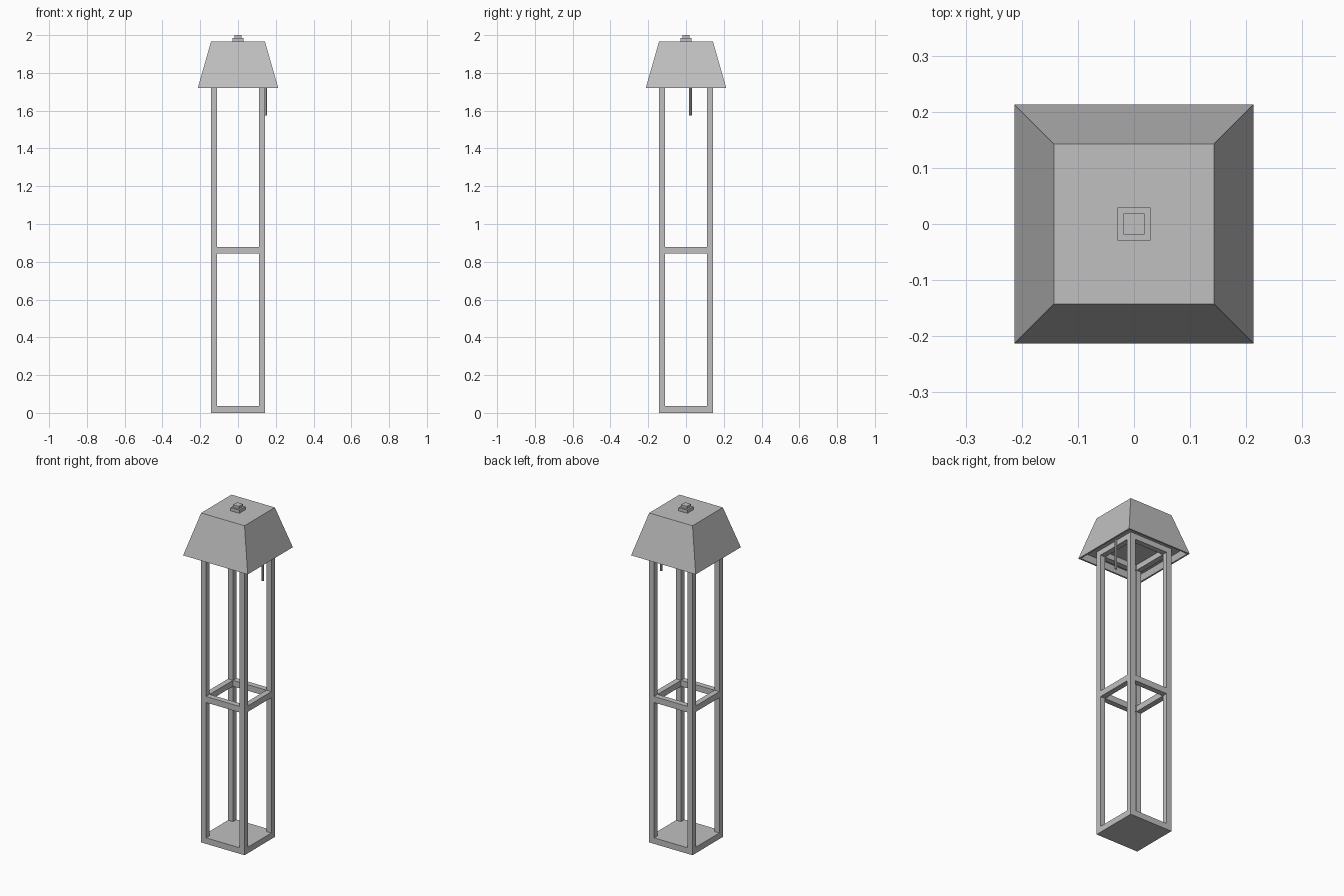
import bpy
import bmesh
from mathutils import Matrix

cube = bpy.data.objects.get("Cube")
if cube:
    bpy.data.objects.remove(cube, do_unlink=True)

grey = bpy.data.materials.new("plain_grey")
grey.use_nodes = True
grey.diffuse_color = (0.53, 0.53, 0.53, 1)
grey.node_tree.nodes["Principled BSDF"].inputs["Base Color"].default_value = grey.diffuse_color

OUT = 0.143          # outer half width of the frame
BAR = 0.033          # bar thickness
MID = OUT - BAR / 2  # centre line of the bars
RIM_Z, TOP_Z = 1.72, 1.965
CEILING_Z = 1.755


def finish(name, bm):
    mesh = bpy.data.meshes.new(name)
    bm.to_mesh(mesh)
    bm.free()
    mesh.materials.append(grey)
    obj = bpy.data.objects.new(name, mesh)
    bpy.context.collection.objects.link(obj)
    return obj


def box(name, x, y, z0, z1, wx, wy):
    bm = bmesh.new()
    place = Matrix.Translation((x, y, (z0 + z1) / 2)) @ Matrix.Diagonal((wx, wy, z1 - z0, 1))
    bmesh.ops.create_cube(bm, size=1, matrix=place)
    return finish(name, bm)


# Base plate and four posts
box("base_plate", 0, 0, 0, 0.036, 2 * OUT, 2 * OUT)
for side, sx in (("right", -1), ("left", 1)):
    for end, sy in (("front", -1), ("back", 1)):
        box(f"{end}_{side}_post", sx * MID, sy * MID, 0.036, CEILING_Z, BAR, BAR)

# Square rings of bars between the posts
span = 2 * (OUT - BAR)
for level, z0, z1 in (("middle", 0.843, 0.879), ("top", 1.722, CEILING_Z)):
    for s, end, side in ((-1, "front", "right"), (1, "back", "left")):
        box(f"{level}_{end}_rail", 0, s * MID, z0, z1, span, BAR)
        box(f"{level}_{side}_rail", s * MID, 0, z0, z1, BAR, span)

# Tapered shade with a shallow recess underneath
bm = bmesh.new()
profile = [(0.143, TOP_Z), (0.213, RIM_Z), (0.203, RIM_Z), (0.193, CEILING_Z)]
loops = [[bm.verts.new((sx * h, sy * h, z)) for sx, sy in ((-1, -1), (1, -1), (1, 1), (-1, 1))]
         for h, z in profile]
for upper, lower in zip(loops, loops[1:]):
    for i in range(4):
        j = (i + 1) % 4
        bm.faces.new((upper[i], lower[i], lower[j], upper[j]))
bm.faces.new(loops[0])
bm.faces.new(loops[-1][::-1])
bmesh.ops.recalc_face_normals(bm, faces=bm.faces)
finish("shade", bm)

# Finial
box("finial_base", 0, 0, TOP_Z, 1.984, 0.058, 0.058)
box("finial_cap", 0, 0, 1.984, 2.0, 0.038, 0.038)

# Pull cord
bm = bmesh.new()
bmesh.ops.create_cone(bm, cap_ends=True, segments=8, radius1=0.007, radius2=0.007,
                      depth=CEILING_Z - 1.575,
                      matrix=Matrix.Translation((0.147, 0.024, (CEILING_Z + 1.575) / 2)))
finish("pull_cord", bm)
